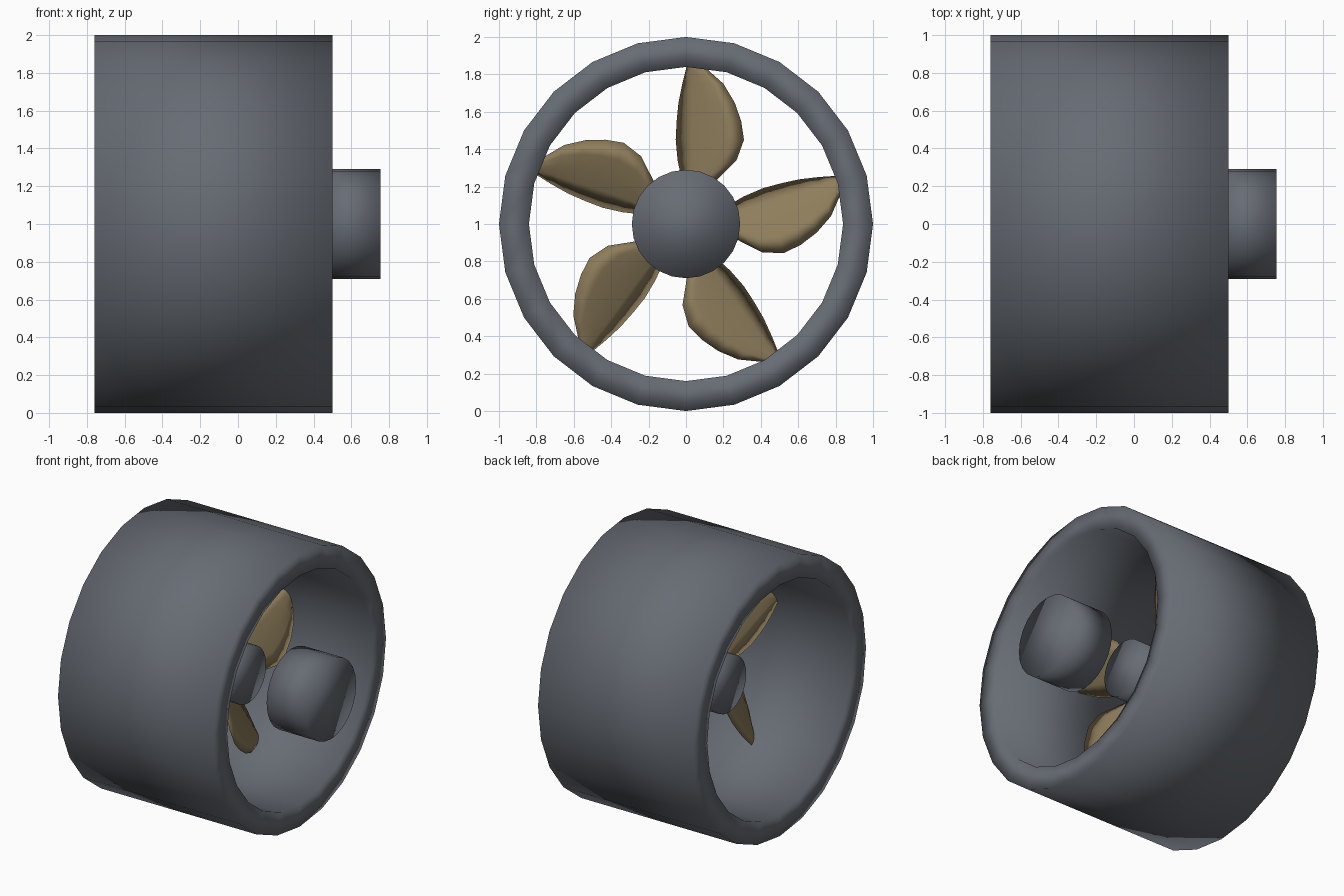
import bpy, bmesh, math
from mathutils import Matrix, Vector

cube = bpy.data.objects.get("Cube")
if cube:
    bpy.data.objects.remove(cube, do_unlink=True)

AXIS_Z = 1.0      # height of the rotation axis
CENTRE_X = -0.13  # middle of the duct and the propeller
BLADES = 5
SIDES = 24


def material(name, rgb):
    mat = bpy.data.materials.new(name)
    mat.use_nodes = True
    colour = (*rgb, 1.0)
    mat.diffuse_color = colour
    mat.node_tree.nodes["Principled BSDF"].inputs["Base Color"].default_value = colour
    return mat


def finish(bm, name, mat):
    """Turn a bmesh into a smooth shaded object sitting on the axis."""
    bmesh.ops.recalc_face_normals(bm, faces=bm.faces)
    for face in bm.faces:
        face.smooth = True
    mesh = bpy.data.meshes.new(name)
    bm.to_mesh(mesh)
    bm.free()
    mesh.materials.append(mat)
    obj = bpy.data.objects.new(name, mesh)
    obj.location.z = AXIS_Z
    bpy.context.collection.objects.link(obj)
    return obj


def bridge(bm, loop_a, loop_b):
    n = len(loop_a)
    for i in range(n):
        j = (i + 1) % n
        bm.faces.new((loop_a[i], loop_a[j], loop_b[j], loop_b[i]))


def ring(bm, x, radius):
    steps = [2 * math.pi * i / SIDES for i in range(SIDES)]
    return [bm.verts.new((x, radius * math.sin(t), radius * math.cos(t))) for t in steps]


def tube(name, x0, x1, outer, inner, mat):
    bm = bmesh.new()
    loops = [ring(bm, x, r) for x, r in ((x0, outer), (x1, outer), (x1, inner), (x0, inner))]
    for i in range(4):
        bridge(bm, loops[i], loops[(i + 1) % 4])
    return finish(bm, name, mat)


def drum(name, x0, x1, radius, mat):
    bm = bmesh.new()
    ends = [ring(bm, x, radius) for x in (x0, x1)]
    bridge(bm, *ends)
    for end in ends:
        bm.faces.new(end)
    return finish(bm, name, mat)


def blade(name, angle, mat):
    """Loft thin lens sections, pitched about the blade's radius."""
    # radius, trailing edge, leading edge
    stations = [(0.17, -0.02, 0.10), (0.27, -0.03, 0.20), (0.34, -0.045, 0.27),
                (0.45, -0.055, 0.31), (0.55, -0.05, 0.295), (0.65, -0.04, 0.26),
                (0.75, -0.02, 0.20), (0.83, 0.0, 0.11), (0.88, 0.01, 0.06)]
    lens = [(0, 0), (0.25, 1), (0.5, 1.2), (0.75, 1), (1, 0),
            (0.75, -1), (0.5, -1.2), (0.25, -1)]
    pitch = 0.5
    normal = Vector((1, -pitch, 0)).normalized()
    bm = bmesh.new()
    loops = []
    for r, back, front in stations:
        loop = []
        for along, side in lens:
            y = back + (front - back) * along
            point = Vector((CENTRE_X + pitch * (y - 0.12), y, r))
            loop.append(bm.verts.new(point + normal * side * 0.012))
        loops.append(loop)
    for a, b in zip(loops, loops[1:]):
        bridge(bm, a, b)
    bm.faces.new(loops[0])
    bm.faces.new(loops[-1])
    bm.transform(Matrix.Rotation(angle, 4, 'X'))
    return finish(bm, name, mat)


grey = material("slate_grey", (0.135, 0.15, 0.175))
bronze = material("bronze", (0.27, 0.205, 0.105))

# Outer duct, propeller hub and the separate shaft drum
tube("duct", CENTRE_X - 0.63, CENTRE_X + 0.63, 1.0, 0.84, grey)
drum("propeller_hub", CENTRE_X - 0.215, CENTRE_X + 0.215, 0.205, grey)
drum("shaft_drum", 0.435, 0.755, 0.29, grey)

# Propeller blades
for i in range(BLADES):
    blade(f"propeller_blade_{i + 1}", 2 * math.pi * i / BLADES, bronze)
